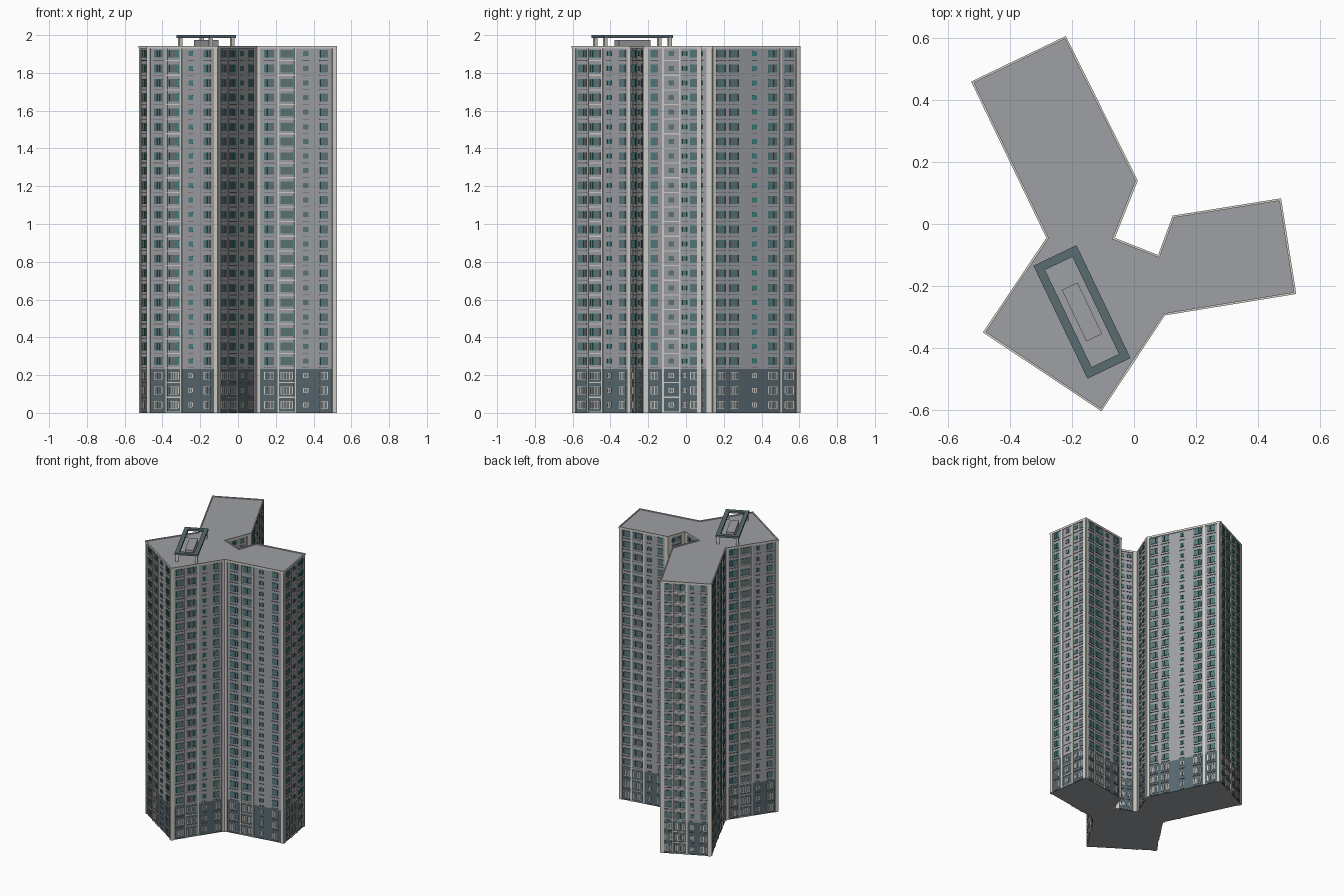
import bpy, bmesh, math
from mathutils import Vector, Matrix

cube = bpy.data.objects.get("Cube")
if cube:
    bpy.data.objects.remove(cube)

FLOOR, FLOORS, BASE_FLOORS = 0.0775, 25, 3
BASE_TOP = FLOOR * BASE_FLOORS
ROOF, TOP = 1.936, 1.942
RELIEF = 0.005


def material(name, rgb):
    m = bpy.data.materials.new(name)
    m.use_nodes = True
    m.diffuse_color = (*rgb, 1)
    m.node_tree.nodes["Principled BSDF"].inputs["Base Color"].default_value = (*rgb, 1)
    return m


WALL = material("grey wall", (0.345, 0.35, 0.37))
SLATE = material("slate base", (0.095, 0.137, 0.158))
TRIM = material("pale trim", (0.64, 0.63, 0.59))
TEAL = material("teal frame", (0.05, 0.22, 0.22))
GLASS = material("grey glass", (0.14, 0.165, 0.175))
LEDGE = material("dark ledge", (0.13, 0.13, 0.14))
STEEL = material("roof frame", (0.10, 0.15, 0.16))


def finish(bm, name, *mats):
    mesh = bpy.data.meshes.new(name)
    bmesh.ops.recalc_face_normals(bm, faces=bm.faces)
    bm.to_mesh(mesh)
    bm.free()
    for m in mats:
        mesh.materials.append(m)
    ob = bpy.data.objects.new(name, mesh)
    bpy.context.collection.objects.link(ob)
    return ob


def add_box(bm, lo, hi, matrix):
    lo, hi = Vector(lo), Vector(hi)
    size = Matrix.Diagonal((*(hi - lo), 1))
    bmesh.ops.create_cube(bm, size=1, matrix=matrix @ Matrix.Translation((lo + hi) / 2) @ size)


def stack(ob, count):
    mod = ob.modifiers.new("floors", 'ARRAY')
    mod.count = count
    mod.use_relative_offset = False
    mod.use_constant_offset = True
    mod.constant_offset_displace = (0, 0, FLOOR)


# Three-winged floor plan, anticlockwise
plan = [Vector(p) for p in (
    (-0.105, -0.605), (0.10, -0.295), (0.524, -0.226), (0.475, 0.083),
    (0.125, 0.027), (0.078, -0.10), (-0.062, -0.045), (0.012, 0.14),
    (-0.22, 0.607), (-0.526, 0.46), (-0.283, -0.045), (-0.488, -0.35))]


def inset(points, d):
    result = []
    for i, p in enumerate(points):
        e1 = (p - points[i - 1]).normalized()
        e2 = (points[(i + 1) % len(points)] - p).normalized()
        n1, n2 = Vector((e1.y, -e1.x)), Vector((e2.y, -e2.x))
        result.append(p - (n1 + n2) * d / (1 + n1.dot(n2)))
    return result


def prism(name, points, z0, z1, *mats):
    bm = bmesh.new()
    face = bm.faces.new([bm.verts.new((p.x, p.y, z0)) for p in points])
    up = bmesh.ops.extrude_face_region(bm, geom=[face], use_keep_orig=True)
    moved = [v for v in up["geom"] if isinstance(v, bmesh.types.BMVert)]
    bmesh.ops.translate(bm, verts=moved, vec=(0, 0, z1 - z0))
    for f in bm.faces:
        if len(mats) > 1 and all(v.co.z < z0 + 0.001 for v in f.verts):
            f.material_index = 1
    return finish(bm, name, *mats)


# Main masses
walls = inset(plan, RELIEF)
prism("base_walls", walls, 0, BASE_TOP, SLATE, WALL)
prism("tower_walls", walls, BASE_TOP, ROOF, WALL)

# Thin parapet rim
bm = bmesh.new()
inner = inset(plan, RELIEF + 0.002)
loops = [[bm.verts.new((p.x, p.y, z)) for p in pts]
         for pts, z in ((plan, ROOF - 0.008), (plan, TOP), (inner, TOP), (inner, ROOF - 0.008))]
for k in range(4):
    a, b = loops[k], loops[(k + 1) % 4]
    for i in range(len(plan)):
        j = (i + 1) % len(plan)
        bm.faces.new((a[i], a[j], b[j], b[i]))
finish(bm, "parapet", TRIM)

# Facade layouts: (position along the wall, window kind, inside a pale balcony grid)
MAIN = [(0.16, "wide", False), (0.38, "bay", True), (0.62, "small", False), (0.85, "medium", False)]
END = [(0.18, "medium", False), (0.48, "small", True), (0.72, "small", False), (0.88, "medium", False)]
LONG = [(0.1, "wide", False), (0.25, "wide", False), (0.48, "small", False),
        (0.69, "wide", False), (0.88, "wide", False)]
PAIR = [(0.35, "small", False), (0.65, "small", False)]
layouts = [MAIN, MAIN, END, MAIN, PAIR, PAIR, PAIR, LONG, MAIN, LONG, MAIN, MAIN]
WIDTH = {"wide": 0.05, "bay": 0.062, "small": 0.024, "medium": 0.036}
PANES = {"wide": 3, "bay": 4, "small": 2, "medium": 2}

glass, frames, bands, ledges, strips = (bmesh.new() for _ in range(5))
for i, layout in enumerate(layouts):
    a, b = walls[i], walls[(i + 1) % len(walls)]
    along = b - a
    length = along.length
    # Local axes: x along the wall, y into the wall, z up
    M = Matrix.Translation((a.x, a.y, 0)) @ Matrix.Rotation(math.atan2(along.y, along.x), 4, 'Z')

    def strip(u, w):
        add_box(strips, (u - w / 2, -RELIEF, 0), (u + w / 2, 0.002, ROOF), M)

    edge = 0.032 if layout is PAIR else 0.02
    strip(edge / 2, edge)
    strip(length - edge / 2, edge)
    if layout is LONG:
        strip(length * 0.785, 0.012)
    for t, kind, gridded in layout:
        u, w = t * length, WIDTH[kind] / 2
        z0, z1 = (0.03, 0.054) if kind == "small" else (0.022, 0.061)
        add_box(glass, (u - w, -0.002, z0), (u + w, 0.001, z1), M)
        bar = 0.002
        for k in range(PANES[kind] + 1):
            x = u - w + 2 * w * k / PANES[kind]
            add_box(frames, (x - bar, -0.004, z0), (x + bar, 0.001, z1), M)
        for z in (z0, z1):
            add_box(frames, (u - w, -0.0038, z - 0.0012), (u + w, 0.001, z + 0.0012), M)
        if gridded:
            # Pale balcony grid
            strip(u - 0.045, 0.009)
            strip(u + 0.045, 0.009)
            add_box(bands, (u - 0.045, -0.0045, 0.002), (u + 0.045, 0.001, 0.008), M)
        else:
            add_box(ledges, (u - w - 0.005, -0.004, 0.004), (u + w + 0.005, 0.001, 0.007), M)

# Lower floors have pale window frames, upper floors teal ones
low_frames = frames.copy()
stack(finish(low_frames, "base_window_frames", TRIM), BASE_FLOORS)
bmesh.ops.translate(frames, verts=frames.verts, vec=(0, 0, BASE_TOP))
stack(finish(frames, "tower_window_frames", TEAL), FLOORS - BASE_FLOORS)
stack(finish(glass, "window_glass", GLASS), FLOORS)
stack(finish(bands, "balcony_bands", TRIM), FLOORS)
stack(finish(ledges, "window_ledges", LEDGE), FLOORS)
finish(strips, "pilasters", TRIM)

# Rooftop pergola and plant room
R = Matrix.Translation((-0.168, -0.284, 0)) @ Matrix.Rotation(math.radians(-64.4), 4, 'Z')
hx, hy, band = 0.202, 0.077, 0.028
ring, posts, room = bmesh.new(), bmesh.new(), bmesh.new()
for s in (-1, 1):
    y0, y1 = sorted((s * hy, s * (hy - band)))
    add_box(ring, (-hx, y0, 1.986), (hx, y1, 2), R)
    x0, x1 = sorted((s * hx, s * (hx - band)))
    add_box(ring, (x0, band - hy, 1.986), (x1, hy - band, 2), R)
    for q in (-1, 1):
        x, y = s * (hx - band / 2), q * (hy - band / 2)
        add_box(posts, (x - 0.009, y - 0.009, ROOF), (x + 0.009, y + 0.009, 1.987), R)
add_box(room, (-0.092, -0.028, ROOF), (0.092, 0.028, 1.975), R)
finish(ring, "pergola_ring", STEEL)
finish(posts, "pergola_posts", TRIM)
finish(room, "plant_room", WALL)
